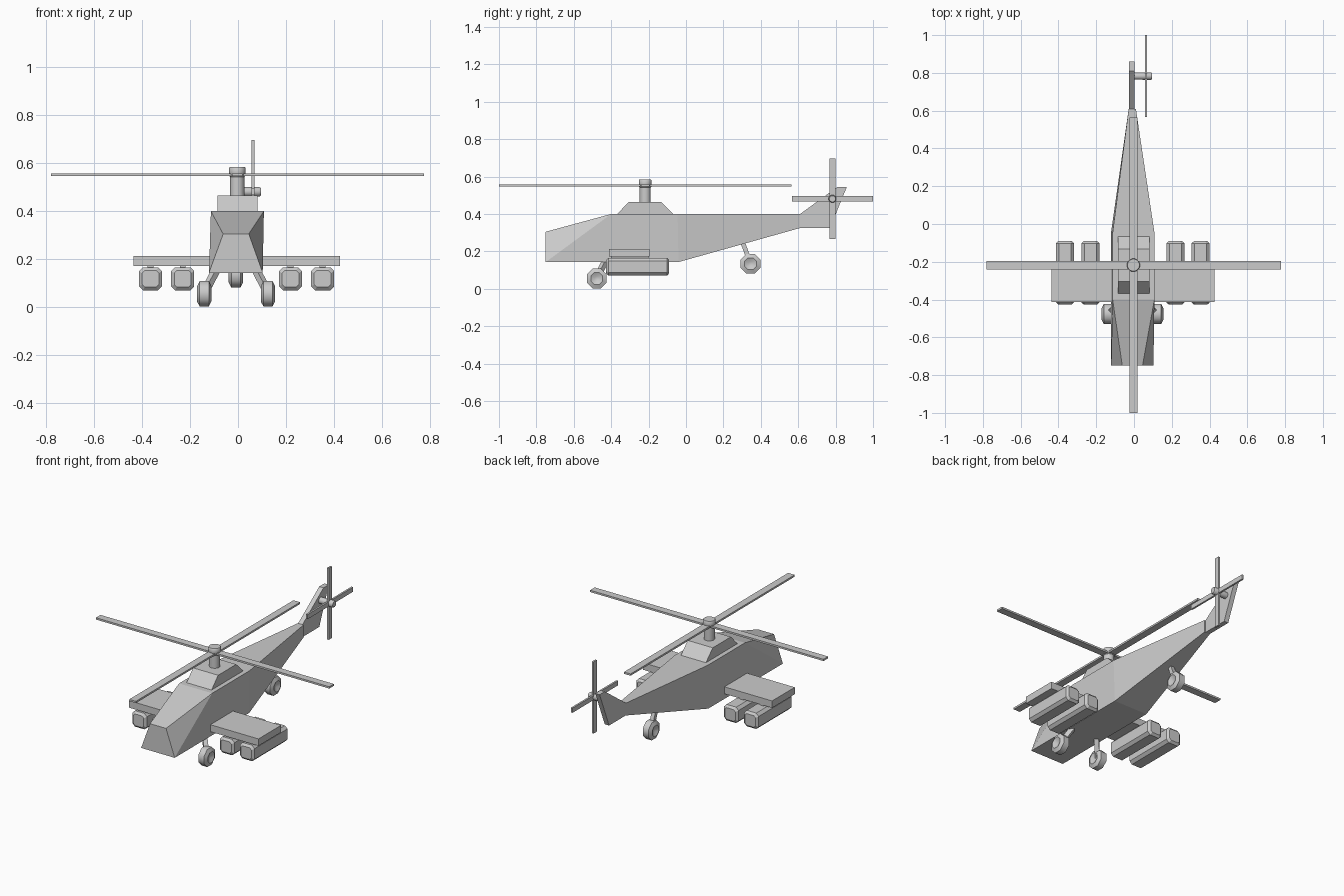
import bpy, bmesh
from math import cos, sin, pi
from mathutils import Vector, Matrix

if "Cube" in bpy.data.objects:
    bpy.data.objects.remove(bpy.data.objects["Cube"])

CX = -0.006  # airframe centre line


def make(name, verts, faces, smooth=False):
    me = bpy.data.meshes.new(name)
    me.from_pydata(verts, [], faces)
    bm = bmesh.new()
    bm.from_mesh(me)
    bmesh.ops.recalc_face_normals(bm, faces=bm.faces)
    bm.to_mesh(me)
    bm.free()
    ob = bpy.data.objects.new(name, me)
    bpy.context.collection.objects.link(ob)
    if smooth:
        bpy.context.view_layer.objects.active = ob
        ob.select_set(True)
        bpy.ops.object.shade_smooth_by_angle(angle=0.9)
        ob.select_set(False)
    return ob


def loft(name, rings, smooth=False):
    """Skin a list of equal-length rings and cap both ends."""
    n = len(rings[0])
    verts = [v for r in rings for v in r]
    faces = [(k * n + i, k * n + (i + 1) % n, (k + 1) * n + (i + 1) % n, (k + 1) * n + i)
             for k in range(len(rings) - 1) for i in range(n)]
    last = (len(rings) - 1) * n
    faces += [tuple(range(n)), tuple(range(last, last + n))]
    return make(name, verts, faces, smooth)


def box(name, lo, hi):
    return loft(name, [[(lo[0], lo[1], z), (hi[0], lo[1], z), (hi[0], hi[1], z), (lo[0], hi[1], z)]
                       for z in (lo[2], hi[2])])


def side_profile(name, x0, x1, pts):
    return loft(name, [[(x, y, z) for y, z in pts] for x in (x0, x1)])


def lathe(name, centre, axis, prof, n):
    """Revolve (offset, radius) points about an axis through centre."""
    rot = Vector(axis).to_track_quat('Z', 'Y')
    c = Vector(centre)
    return loft(name, [[c + rot @ Vector((r * cos(2 * pi * (i + .5) / n), r * sin(2 * pi * (i + .5) / n), h))
                        for i in range(n)] for h, r in prof], True)


def strut(name, a, b, w):
    a, b = Vector(a), Vector(b)
    rot = (b - a).to_track_quat('Z', 'Y')
    return loft(name, [[p + rot @ Vector((sx * w, sy * w, 0))
                        for sx, sy in ((-1, -1), (1, -1), (1, 1), (-1, 1))] for p in (a, b)])


# Fuselage: paired left/right points (left x, right x, y, z)
pairs = [(-.121, .103, -.75, .143), (-.062, .045, -.75, .305), (-.113, .108, -.40, .40),
         (-.121, .103, -.04, .143), (-.113, .108, -.045, .40),
         (-.028, .010, .61, .325), (-.028, .010, .61, .40)]
verts = [(x, y, z) for a, b, y, z in pairs for x in (a, b)]
faces = [(0, 1, 3, 2), (2, 3, 5, 4), (4, 5, 9, 8), (8, 9, 13, 12),
         (12, 13, 11, 10), (10, 11, 7, 6), (6, 7, 1, 0)]
for s in (0, 1):
    faces += [(0 + s, 2 + s, 4 + s), (0 + s, 4 + s, 8 + s, 6 + s), (6 + s, 8 + s, 12 + s, 10 + s)]
make("fuselage", verts, faces)

# Tail boom and fin
side_profile("tail_fin", -.026, .003,
             [(.59, .325), (.77, .325), (.86, .545), (.81, .545), (.61, .40), (.59, .40)])

# Engine housing
side_profile("engine_housing", -.086, .081,
             [(-.37, .398), (-.065, .398), (-.132, .465), (-.305, .465)])

# Main rotor
RY = -.218
lathe("rotor_mast", (-.003, RY, .46), (0, 0, 1), [(0, .030), (.09, .030)], 16)
lathe("rotor_hub", (-.003, RY, .54), (0, 0, 1), [(0, .028), (.008, .035), (.04, .035), (.044, .032)], 16)
box("main_blade_cross", (-.78, RY - .022, .546), (.777, RY + .022, .557))
box("main_blade_long", (-.025, RY - .782, .546), (.019, RY + .782, .557))

# Tail rotor
TY, TZ = .783, .481
lathe("tail_rotor_shaft", (0, TY, TZ), (1, 0, 0), [(0, .019), (.088, .021), (.095, .017)], 12)
box("tail_blade_vertical", (.057, TY - .015, TZ - .216), (.068, TY + .015, TZ + .216))
box("tail_blade_horizontal", (.057, TY - .217, TZ - .014), (.068, TY + .217, TZ + .014))

# Stub wings, pylons and octagonal pods
box("stub_wing", (CX - .431, -.412, .172), (CX + .431, -.196, .214))


def octagon(cx, cz, y, h, c):
    d = h - c
    return [(cx + a, y, cz + b) for a, b in
            ((-d, -h), (d, -h), (h, -d), (h, d), (d, h), (-d, h), (-h, d), (-h, -d))]


for side, sx in (("left", -1), ("right", 1)):
    for place, off in (("inner", .225), ("outer", .359)):
        x = CX + sx * off
        loft(f"{side}_{place}_pod", [octagon(x, .118, y, h, c) for y, h, c in
             ((-.427, .035, .011), (-.415, .048, .016), (-.102, .048, .016), (-.09, .035, .011))])
        box(f"{side}_{place}_pylon", (x - .012, -.40, .155), (x + .012, -.20, .18))

# Landing gear
tyre = [(-.018, .012), (-.030, .034), (-.019, .057), (.019, .057), (.030, .034), (.018, .012)]
for side, sx in (("left", -1), ("right", 1)):
    x = -.008 + sx * .133
    lathe(f"{side}_front_wheel", (x, -.477, .055), (1, 0, 0), tyre, 8)
    strut(f"{side}_front_strut", (x, -.477, .06), (-.008 + sx * .075, -.42, .17), .013)
lathe("rear_wheel", (-.009, .345, .134), (1, 0, 0), tyre, 8)
strut("rear_strut", (-.009, .345, .135), (-.009, .295, .27), .012)
